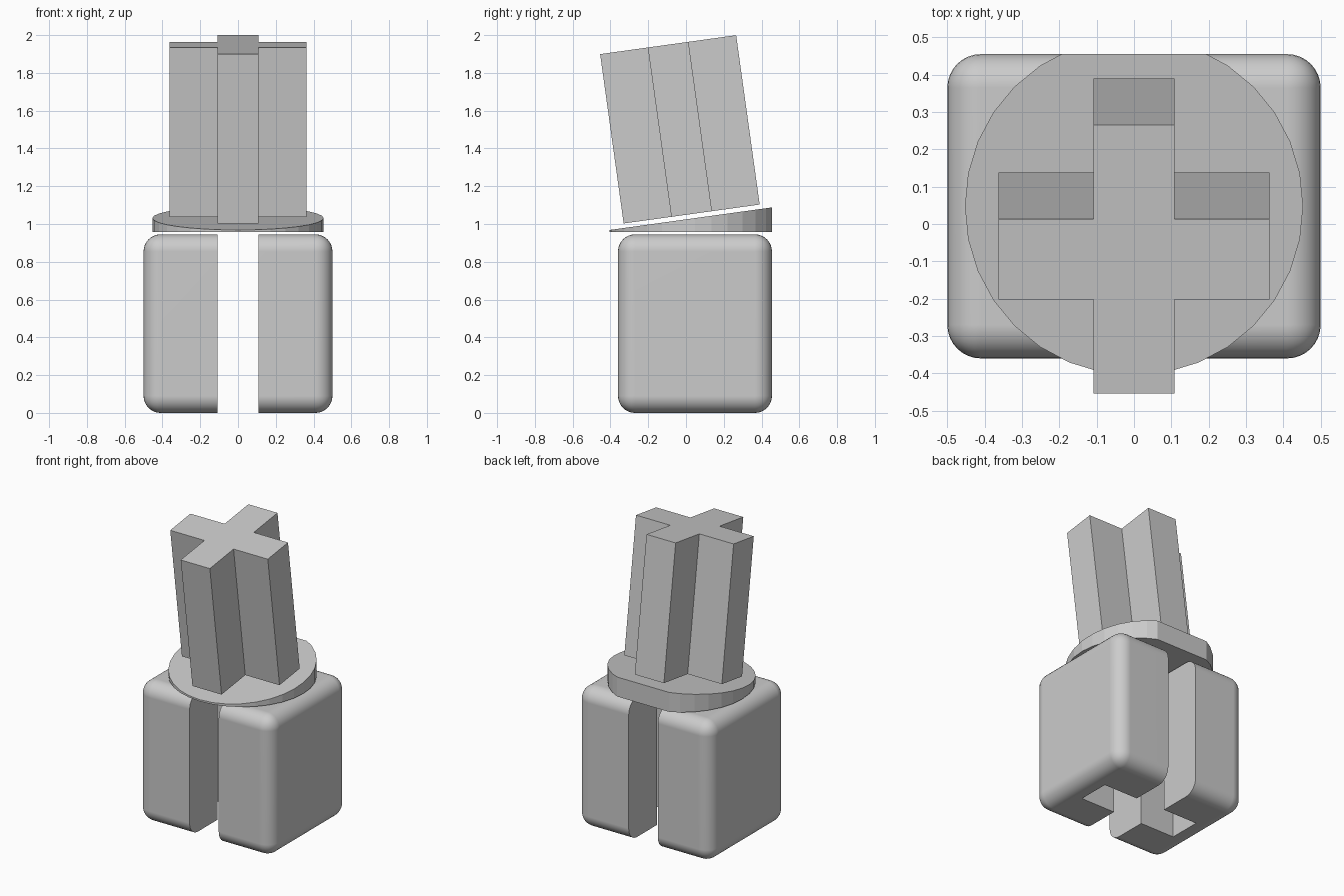
import bpy
import bmesh
from math import atan2, cos, pi, sin, radians
from mathutils import Matrix, Vector

if "Cube" in bpy.data.objects:
    bpy.data.objects.remove(bpy.data.objects["Cube"])

grey = bpy.data.materials.new("plain grey")
grey.use_nodes = True
grey.diffuse_color = (0.6, 0.6, 0.6, 1)
grey.node_tree.nodes["Principled BSDF"].inputs["Base Color"].default_value = grey.diffuse_color

BACK = 0.455          # rear plane shared by block and wedge
MID_Y = 0.0475        # centre of block and wedge
ARM = 0.1085          # half width of a cross arm
REACH = 0.3635        # half length of a cross arm


def make_object(name, bm):
    bmesh.ops.recalc_face_normals(bm, faces=bm.faces)
    mesh = bpy.data.meshes.new(name)
    bm.to_mesh(mesh)
    bm.free()
    mesh.materials.append(grey)
    obj = bpy.data.objects.new(name, mesh)
    bpy.context.collection.objects.link(obj)
    return obj


def prism(outline, height):
    """Extrude a closed xy outline upward from z = 0."""
    bm = bmesh.new()
    base = bm.faces.new([bm.verts.new((x, y, 0)) for x, y in outline])
    top = bmesh.ops.extrude_face_region(bm, geom=[base], use_keep_orig=True)["geom"]
    for v in top:
        if isinstance(v, bmesh.types.BMVert):
            v.co.z += height
    return bm


def cross_outline(reach_x, reach_y):
    quarter = [(reach_x, ARM), (ARM, ARM), (ARM, reach_y)]
    right = quarter + [(-x, y) for x, y in reversed(quarter)]
    return right + [(-x, -y) for x, y in right]


def activate(obj):
    bpy.ops.object.select_all(action='DESELECT')
    obj.select_set(True)
    bpy.context.view_layer.objects.active = obj


# Rounded block
bm = bmesh.new()
bmesh.ops.create_cube(bm, size=1)
bmesh.ops.scale(bm, vec=(1.0, 0.815, 0.945), verts=bm.verts)
bmesh.ops.translate(bm, vec=(0, MID_Y, 0.4725), verts=bm.verts)
bmesh.ops.bevel(bm, geom=bm.edges[:], offset=0.09, segments=8, profile=0.5, affect='EDGES')
block = make_object("rounded_block", bm)

# Cross-shaped channel through the block, open at front and back
cutter = make_object("channel_cutter", prism(cross_outline(REACH, 1.0), 1.4))
cutter.location = (0, MID_Y, -0.2)
cutter.hide_render = True
activate(block)
cut = block.modifiers.new("channel", 'BOOLEAN')
cut.operation = 'DIFFERENCE'
cut.solver = 'EXACT'
cut.object = cutter
bpy.ops.object.modifier_apply(modifier=cut.name)
bpy.data.objects.remove(cutter)
bpy.ops.object.shade_smooth_by_angle(angle=radians(30))
block.modifiers.new("even_shading", 'WEIGHTED_NORMAL').keep_sharp = True

# Wedge-shaped disc with a flat back and a sloping top
SIDES = 32
ring = [(0.453 * cos(2 * pi * i / SIDES), MID_Y + 0.453 * sin(2 * pi * i / SIDES))
        for i in range(SIDES)]
bm = prism(ring, 0.5)
for point, normal in (((0, BACK, 0), (0, 1, 0)),
                      ((0, -0.4, 0.012), (0, -0.139, 1))):
    bmesh.ops.bisect_plane(bm, geom=bm.verts[:] + bm.edges[:] + bm.faces[:],
                           plane_co=point, plane_no=Vector(normal).normalized(),
                           clear_outer=True)
    bmesh.ops.holes_fill(bm, edges=[e for e in bm.edges if e.is_boundary])
wedge = make_object("wedge_disc", bm)
wedge.location.z = 0.957

# Leaning cross-shaped post
post = make_object("cross_post", prism(cross_outline(REACH, REACH), 0.905))
post.matrix_world = (Matrix.Translation((0, 0.03, 1.053))
                     @ Matrix.Rotation(atan2(0.139, 1), 4, 'X'))
